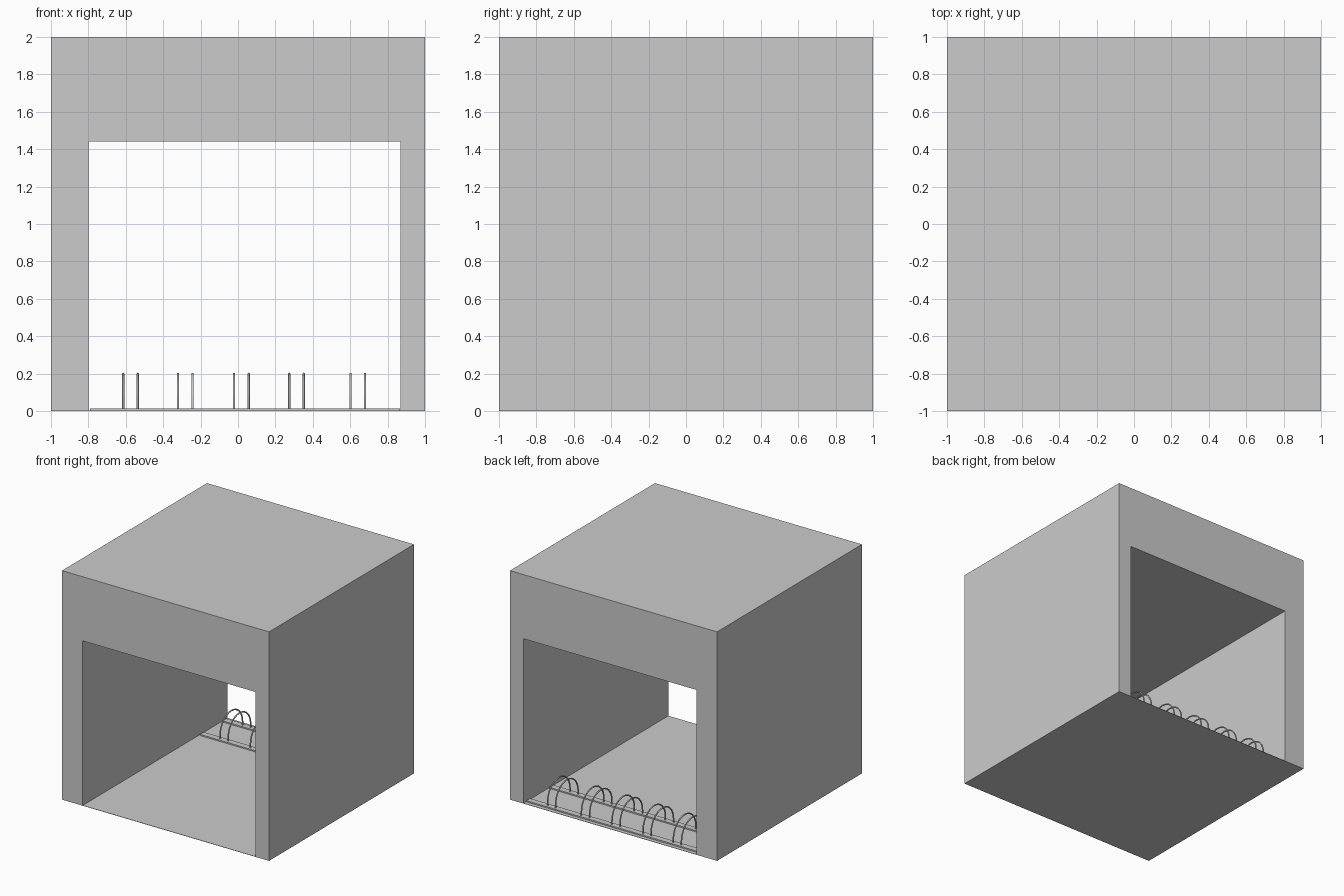
import bpy, bmesh, math

if "Cube" in bpy.data.objects:
    bpy.data.objects.remove(bpy.data.objects["Cube"])


def mesh_object(name, bm):
    bmesh.ops.recalc_face_normals(bm, faces=bm.faces)
    me = bpy.data.meshes.new(name)
    bm.to_mesh(me)
    bm.free()
    ob = bpy.data.objects.new(name, me)
    bpy.context.collection.objects.link(ob)
    return ob


def box(name, x0, x1, y0, y1, z0, z1):
    bm = bmesh.new()
    bmesh.ops.create_cube(bm, size=1)
    for v in bm.verts:
        v.co = ((x0 + x1) / 2 + v.co.x * (x1 - x0),
                (y0 + y1) / 2 + v.co.y * (y1 - y0),
                (z0 + z1) / 2 + v.co.z * (z1 - z0))
    return mesh_object(name, bm)


# Shelter shell: arch-shaped front profile extruded front to back
L, R, TOP = -0.80, 0.87, 1.44
profile = [(-1, 0), (-1, 2), (1, 2), (1, 0), (R, 0), (R, TOP), (L, TOP), (L, 0)]
bm = bmesh.new()
face = bm.faces.new([bm.verts.new((x, -1, z)) for x, z in profile])
ext = bmesh.ops.extrude_face_region(bm, geom=[face])
bmesh.ops.translate(bm, vec=(0, 2, 0),
                    verts=[g for g in ext["geom"] if isinstance(g, bmesh.types.BMVert)])
mesh_object("shelter_shell", bm)

# Thin floor between the walls
box("floor", L, R, -1, 1, 0, 0.003)

# Flat base rails of the cycle rack
YC, HALF, HEIGHT, TUBE = 0.785, 0.155, 0.205, 0.006
for name, s in (("front_rail", -1), ("back_rail", 1)):
    y = YC + s * HALF
    box(name, -0.79, 0.865, y - 0.026, y + 0.026, 0.003, 0.014)


# Tubular wheel hoops: short legs joined by a half circle
def hoop(name, x):
    leg = HEIGHT - TUBE - HALF
    pts = [(-HALF, 0.008)]
    pts += [(-HALF * math.cos(math.pi * i / 16), leg + HALF * math.sin(math.pi * i / 16))
            for i in range(17)]
    pts.append((HALF, 0.008))
    cu = bpy.data.curves.new(name, "CURVE")
    cu.dimensions = "3D"
    cu.bevel_depth = TUBE
    cu.bevel_resolution = 2
    cu.use_fill_caps = True
    sp = cu.splines.new("POLY")
    sp.points.add(len(pts) - 1)
    for p, (y, z) in zip(sp.points, pts):
        p.co = (x, YC + y, z, 1)
    ob = bpy.data.objects.new(name, cu)
    bpy.context.collection.objects.link(ob)


for i, x in enumerate((-0.575, -0.282, 0.018, 0.313, 0.64)):
    for side, dx in (("left", -0.039), ("right", 0.039)):
        hoop(f"wheel_hoop_{i + 1}_{side}", x + dx)
